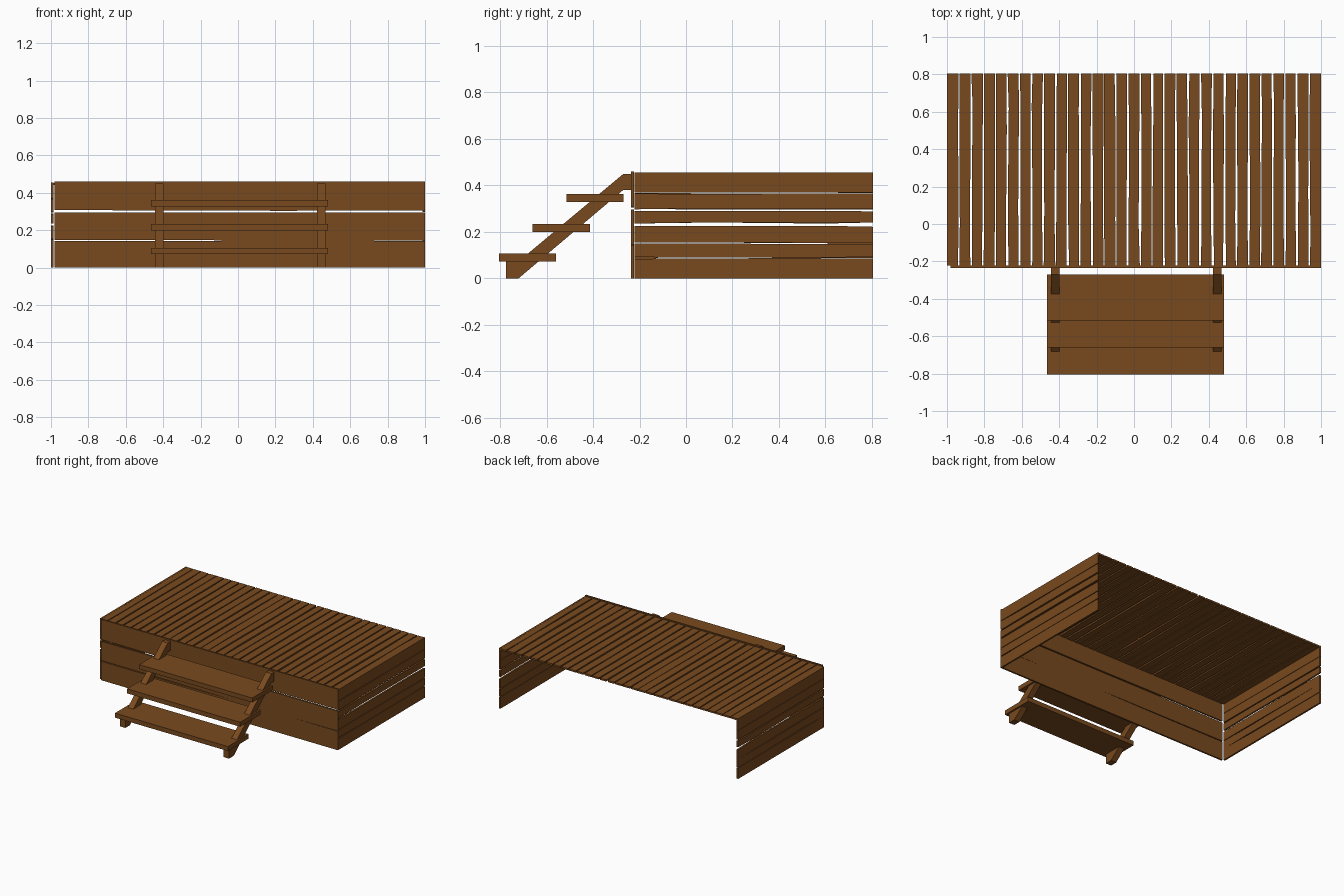
import bpy, bmesh, random
from mathutils import Vector

if "Cube" in bpy.data.objects:
    bpy.data.objects.remove(bpy.data.objects["Cube"])

random.seed(7)
wood = bpy.data.materials.new("brown_wood")
wood.diffuse_color = (0.19, 0.068, 0.013, 1)
wood.use_nodes = True
wood.node_tree.nodes["Principled BSDF"].inputs["Base Color"].default_value = wood.diffuse_color


def prism(name, outline, offset):
    """Extrude a closed 3D outline along an offset vector."""
    bm = bmesh.new()
    face = bm.faces.new([bm.verts.new(p) for p in outline])
    ext = bmesh.ops.extrude_face_region(bm, geom=[face])
    moved = [g for g in ext["geom"] if isinstance(g, bmesh.types.BMVert)]
    bmesh.ops.translate(bm, verts=moved, vec=Vector(offset))
    bmesh.ops.recalc_face_normals(bm, faces=bm.faces)
    mesh = bpy.data.meshes.new(name)
    bm.to_mesh(mesh)
    bm.free()
    mesh.materials.append(wood)
    obj = bpy.data.objects.new(name, mesh)
    bpy.context.collection.objects.link(obj)
    return obj


def plank(name, u0, u1, v0, v1, place, offset, wobble, fix_low=False, fix_high=False):
    """Rough board: length u, width v, with slightly uneven long edges."""
    stations = [u0, u0 + (u1 - u0) * random.uniform(0.2, 0.4),
                u0 + (u1 - u0) * random.uniform(0.6, 0.85), u1]
    low = [(u, v0 + (0 if fix_low else random.uniform(0, wobble))) for u in stations]
    high = [(u, v1 - (0 if fix_high else random.uniform(0, wobble))) for u in stations]
    return prism(name, [place(u, v) for u, v in low + high[::-1]], offset)


def box(name, x0, x1, y0, y1, z0, z1):
    return prism(name, [(x0, y0, z0), (x1, y0, z0), (x1, y1, z0), (x0, y1, z0)],
                 (0, 0, z1 - z0))


# Deck boards running front to back
count = 31
pitch = 2.0 / count
for i in range(count):
    x = -1 + i * pitch
    plank(f"deck_board_{i + 1}", -0.222, 0.805, x + 0.001, x + pitch - 0.001,
          lambda u, v: (v, u, 0.441), (0, 0, 0.013), 0.007, i == 0, i == count - 1)

# Front skirt boards
for i, (z0, z1) in enumerate([(0, 0.148), (0.143, 0.297), (0.304, 0.46)]):
    plank(f"front_board_{i + 1}", -0.98, 1.0, z0, z1,
          lambda u, v: (u, -0.236, v), (0, 0.013, 0), 0.006, i == 0, i == 2)

# Side skirt boards
rows = [(0, 0.088), (0.086, 0.152), (0.15, 0.226), (0.235, 0.291),
        (0.295, 0.367), (0.367, 0.455)]
for side, x in (("left", -1.0), ("right", 0.987)):
    for i, (z0, z1) in enumerate(rows):
        plank(f"{side}_board_{i + 1}", -0.222, 0.805, z0, z1,
              lambda u, v: (x, u, v), (0.013, 0, 0), 0.006, i == 0, i == 5)

# Stair treads
for i in range(3):
    y, z = -0.805 + 0.145 * i, 0.072 + 0.128 * i
    box(f"stair_tread_{i + 1}", -0.465, 0.48, y, y + 0.246, z, z + 0.034)

# Stair stringers
profile = [(-0.775, 0), (-0.72, 0), (-0.27, 0.38), (-0.235, 0.38),
           (-0.235, 0.449), (-0.27, 0.449), (-0.72, 0.073), (-0.775, 0.073)]
for side, x in (("left", -0.445), ("right", 0.422)):
    prism(f"{side}_stringer", [(x, y, z) for y, z in profile], (0.046, 0, 0))
